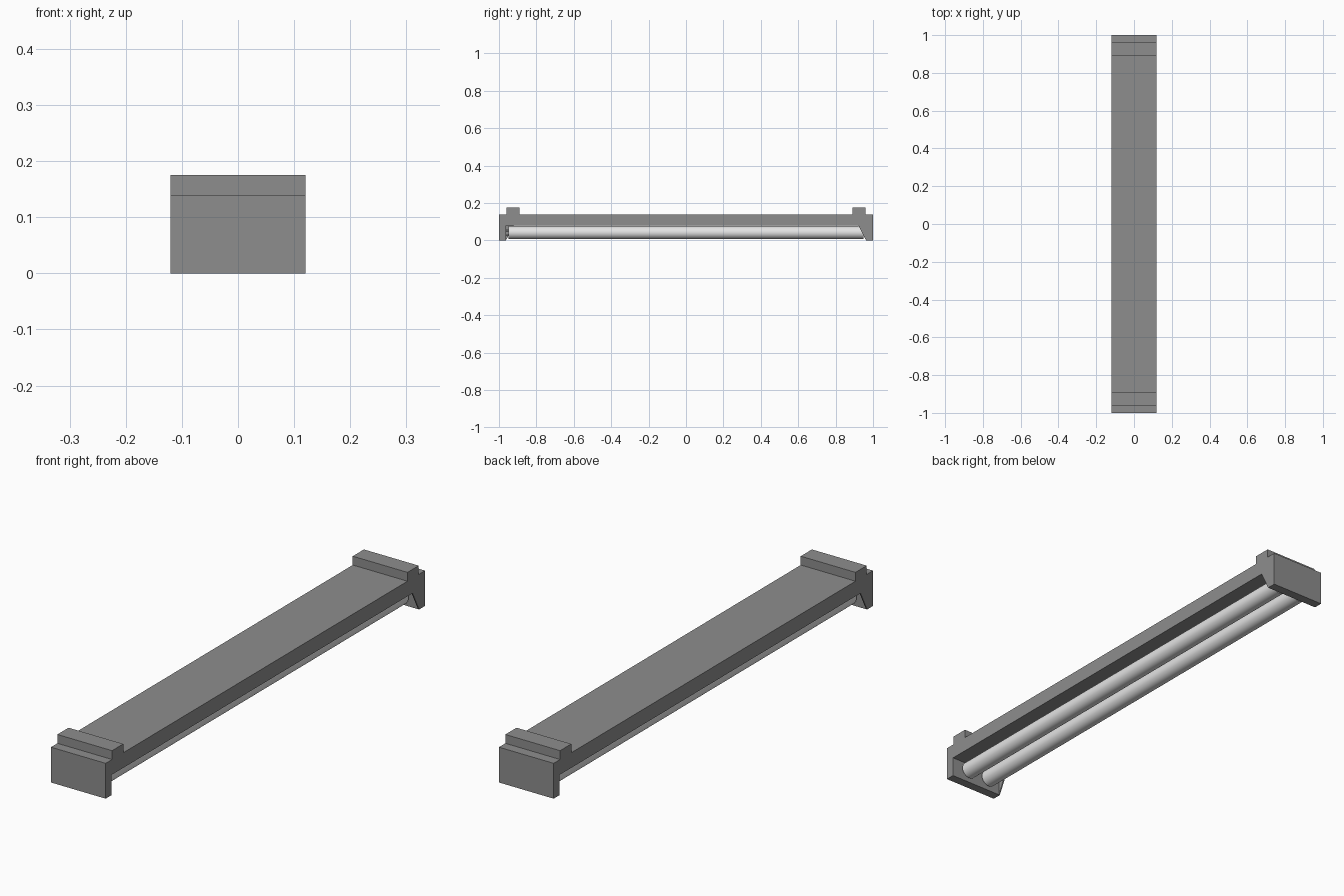
import bpy, bmesh, math

if "Cube" in bpy.data.objects:
    bpy.data.objects.remove(bpy.data.objects["Cube"])

HALF_W = 0.12


def material(name, rgb):
    m = bpy.data.materials.new(name)
    m.diffuse_color = (*rgb, 1)
    m.use_nodes = True
    m.node_tree.nodes["Principled BSDF"].inputs["Base Color"].default_value = m.diffuse_color
    return m


GREY = material("fixture grey", (0.27, 0.27, 0.27))
WHITE = material("tube white", (0.77, 0.77, 0.77))


def extrude_x(name, profile, x0, x1, mat):
    """Extrude a closed (y, z) profile from x0 to x1."""
    bm = bmesh.new()
    face = bm.faces.new([bm.verts.new((x0, y, z)) for y, z in profile])
    out = bmesh.ops.extrude_face_region(bm, geom=[face])
    verts = [v for v in out["geom"] if isinstance(v, bmesh.types.BMVert)]
    bmesh.ops.translate(bm, verts=verts, vec=(x1 - x0, 0, 0))
    bmesh.ops.recalc_face_normals(bm, faces=bm.faces)
    me = bpy.data.meshes.new(name)
    bm.to_mesh(me)
    bm.free()
    me.materials.append(mat)
    ob = bpy.data.objects.new(name, me)
    bpy.context.collection.objects.link(ob)
    return ob


def rod(name, x, z, radius, y0, y1, mat, sides):
    bpy.ops.mesh.primitive_cylinder_add(
        vertices=sides, radius=radius, depth=abs(y1 - y0),
        location=(x, (y0 + y1) / 2, z), rotation=(math.pi / 2, 0, 0))
    ob = bpy.context.object
    ob.name = name
    ob.data.materials.append(mat)
    bpy.ops.object.shade_smooth_by_angle(angle=math.radians(40))
    return ob


# Housing: long tray with down-turned ends and a raised block at each end
half = [(1, 0), (1, 0.14), (0.96, 0.14), (0.96, 0.175), (0.89, 0.175), (0.89, 0.14)]
inner = [(0.963, 0.08), (0.963, 0)]
profile = half + [(-y, z) for y, z in reversed(half)]
profile += [(-y, z) for y, z in reversed(inner)] + inner
extrude_x("housing", profile, -HALF_W, HALF_W, GREY)

# Slanted gusset on one side of each end, rotated half a turn
for s, label in ((1, "back"), (-1, "front")):
    extrude_x(label + "_gusset",
              [(s * 0.922, 0.08), (s * 0.963, 0.08), (s * 0.963, 0)],
              s * HALF_W, s * (HALF_W - 0.005), GREY)

# Twin lamp tubes with contact pins at both ends
for sx, label in ((-1, "left"), (1, "right")):
    x = sx * 0.05
    rod(label + "_tube", x, 0.042, 0.034, -0.948, 0.948, WHITE, 32)
    for sy in (-1, 1):
        for dz in (-0.013, 0.013):
            rod(label + "_pin", x, 0.042 + dz, 0.006, sy * 0.945, sy * 0.97, GREY, 12)
